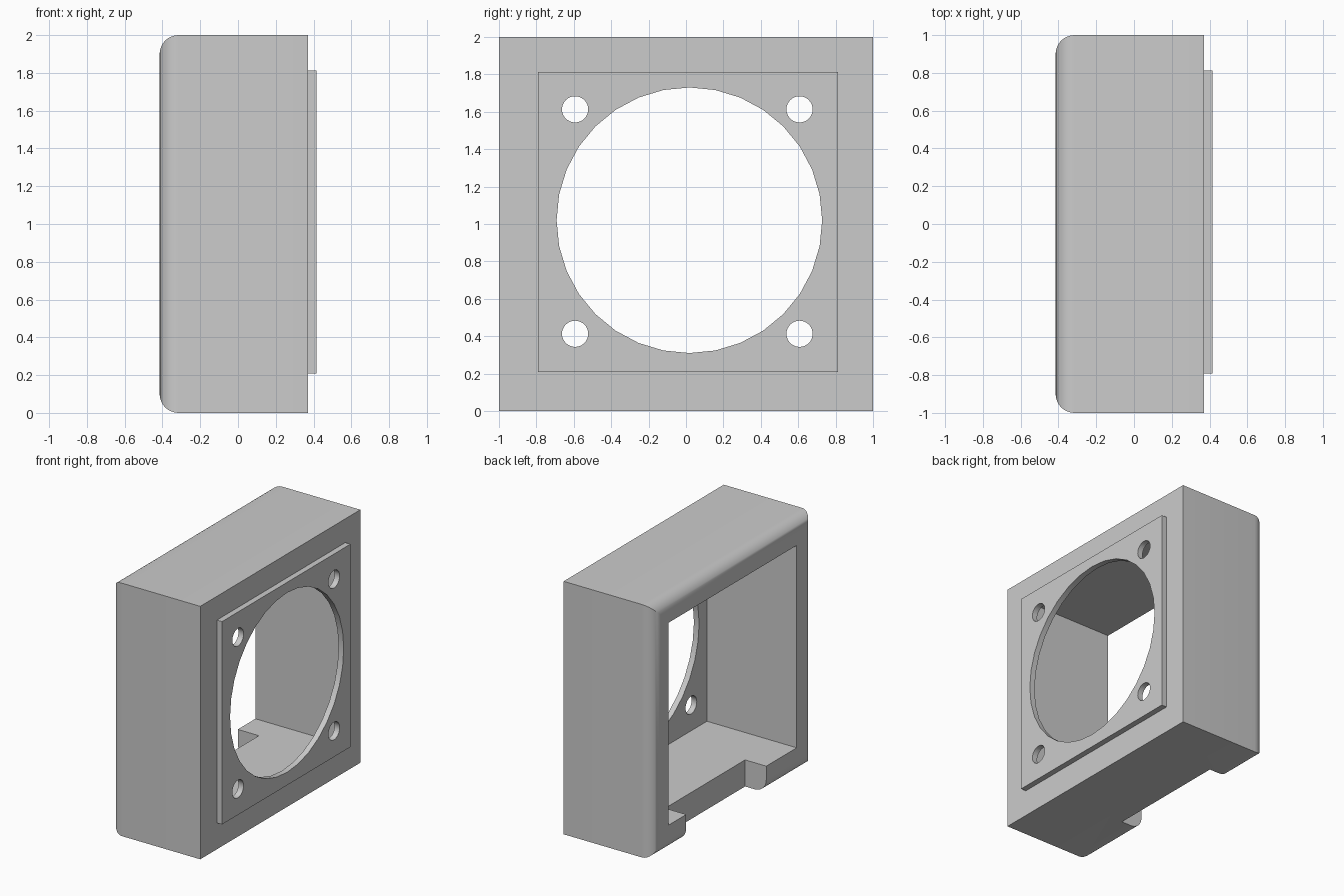
import bpy, bmesh
from math import pi
from mathutils import Matrix, Vector

old = bpy.data.objects.get("Cube")
if old:
    bpy.data.objects.remove(old, do_unlink=True)

grey = bpy.data.materials.new("plain grey")
grey.use_nodes = True
colour = (0.6, 0.6, 0.6, 1)
grey.diffuse_color = colour
grey.node_tree.nodes["Principled BSDF"].inputs["Base Color"].default_value = colour


def finish(name, bm):
    mesh = bpy.data.meshes.new(name)
    bm.to_mesh(mesh)
    bm.free()
    mesh.materials.append(grey)
    obj = bpy.data.objects.new(name, mesh)
    bpy.context.collection.objects.link(obj)
    return obj


def box(name, low, high, round_back=0):
    low, high = Vector(low), Vector(high)
    bm = bmesh.new()
    bmesh.ops.create_cube(bm, size=1)
    bmesh.ops.scale(bm, vec=high - low, verts=bm.verts)
    bmesh.ops.translate(bm, vec=(low + high) / 2, verts=bm.verts)
    if round_back:
        edges = [e for e in bm.edges if all(v.co.x < low.x + 0.01 for v in e.verts)]
        bmesh.ops.bevel(bm, geom=edges, offset=round_back, segments=8,
                        profile=0.5, affect='EDGES')
    return finish(name, bm)


def rod(name, x, y, z, radius, length):
    """Cylinder lying along x."""
    bm = bmesh.new()
    bmesh.ops.create_cone(bm, cap_ends=True, segments=32, radius1=radius,
                          radius2=radius, depth=length)
    bmesh.ops.transform(bm, matrix=Matrix.Translation((x, y, z)) @
                        Matrix.Rotation(pi / 2, 4, 'Y'), verts=bm.verts)
    return finish(name, bm)


def cut(target, cutters):
    bpy.ops.object.select_all(action='DESELECT')
    bpy.context.view_layer.objects.active = target
    target.select_set(True)
    for cutter in cutters:
        cutter.hide_render = True
        mod = target.modifiers.new("cut", 'BOOLEAN')
        mod.operation = 'DIFFERENCE'
        mod.solver = 'EXACT'
        mod.object = cutter
        bpy.ops.object.modifier_apply(modifier=mod.name)
        bpy.data.objects.remove(cutter, do_unlink=True)
    bpy.ops.object.shade_smooth_by_angle(angle=pi / 6)


# Square housing, rounded around its open side, with a notch in the floor
housing = box("housing", (-0.415, -1, 0), (0.37, 1, 2), round_back=0.1)
cut(housing, [
    box("cavity_cutter", (-0.6, -0.79, 0.21), (0.6, 0.81, 1.81)),
    box("notch_cutter", (-0.6, -0.41, -0.2), (-0.23, 0.59, 0.4)),
])

# Thin mounting plate with one large opening and four screw holes
plate = box("mounting_plate", (0.37, -0.792, 0.208), (0.415, 0.812, 1.812))
holes = [rod("opening_cutter", 0.39, 0.018, 1.02, 0.71, 0.4)]
for y in (-0.593, 0.607):
    for z in (0.413, 1.613):
        holes.append(rod("screw_cutter", 0.39, y, z, 0.07, 0.4))
cut(plate, holes)
